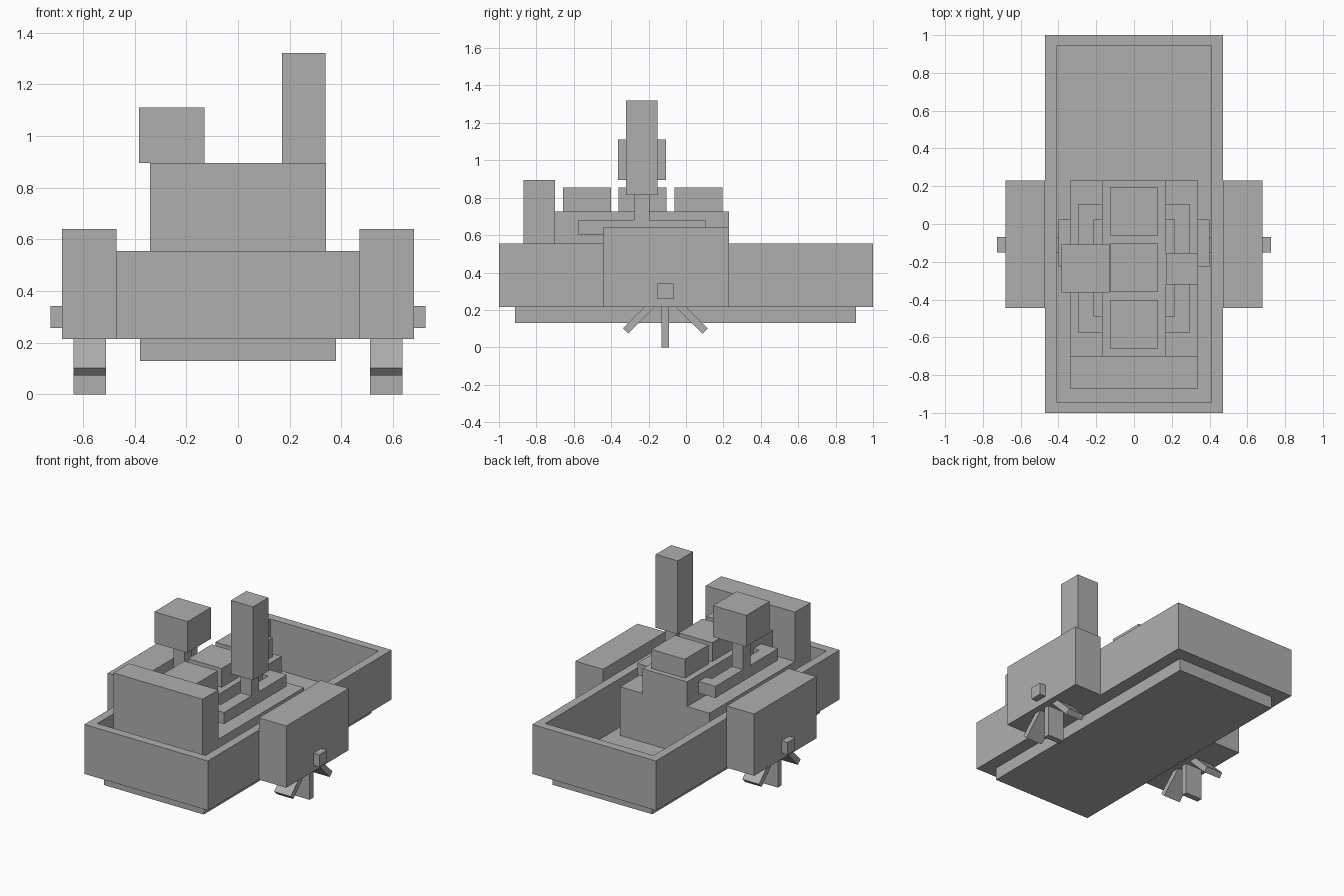
import bpy, bmesh, math
from mathutils import Matrix

default = bpy.data.objects.get("Cube")
if default:
    bpy.data.objects.remove(default, do_unlink=True)

GREY = (0.43, 0.43, 0.43, 1)
grey = bpy.data.materials.new("plain grey")
grey.use_nodes = True
grey.diffuse_color = GREY
for node in grey.node_tree.nodes:
    if node.type == 'BSDF_PRINCIPLED':
        node.inputs["Base Color"].default_value = GREY


def finish(name, bm):
    """Turn a bmesh into a flat-shaded object in the scene."""
    bmesh.ops.recalc_face_normals(bm, faces=bm.faces)
    mesh = bpy.data.meshes.new(name)
    bm.to_mesh(mesh)
    bm.free()
    mesh.materials.append(grey)
    obj = bpy.data.objects.new(name, mesh)
    bpy.context.scene.collection.objects.link(obj)
    return obj


def add_box(bm, xs, ys, zs, turn=Matrix()):
    """Add a box spanning the given ranges, optionally transformed."""
    spans = (xs, ys, zs)
    middle = Matrix.Translation([(a + b) / 2 for a, b in spans])
    size = Matrix.Diagonal([abs(b - a) for a, b in spans] + [1])
    bmesh.ops.create_cube(bm, size=1, matrix=turn @ middle @ size)


def box(name, xs, ys, zs):
    bm = bmesh.new()
    add_box(bm, xs, ys, zs)
    return finish(name, bm)


def both(half):
    return (-half, half)


# Hull: an open tub made by insetting the top and sinking it
FLOOR, RIM = 0.22, 0.555
bm = bmesh.new()
add_box(bm, both(0.47), both(1), (0.215, RIM))
bm.normal_update()
top = max(bm.faces, key=lambda f: f.calc_center_median().z)
bmesh.ops.inset_region(bm, faces=[top], thickness=0.083)
well = bmesh.ops.extrude_face_region(bm, geom=[top])
bmesh.ops.translate(bm, vec=(0, 0, FLOOR - RIM),
                    verts=[v for v in well["geom"] if isinstance(v, bmesh.types.BMVert)])
if top.is_valid:
    bmesh.ops.delete(bm, geom=[top], context='FACES_ONLY')
finish("hull", bm)
box("keel", both(0.38), (-0.915, 0.91), (0.13, 0.218))

# Engine bed, raised engine block and the tall bulkhead in front of it
box("engine_bed", both(0.34), (-0.7, 0.23), (FLOOR, RIM))
box("engine_block", both(0.17), (-0.7, 0.23), (RIM, 0.725))
box("bulkhead", both(0.34), (-0.87, -0.7), (FLOOR, 0.895))

# Row of three cylinder heads
for i in range(3):
    y = -0.53 + i * 0.298
    box(f"cylinder_head_{i + 1}", both(0.127), (y - 0.128, y + 0.128), (0.725, 0.855))

# Paddle drive and manifold, repeated on both sides
AXLE_Y, AXLE_Z = -0.11, 0.3
for side, sign in (("left", 1), ("right", -1)):
    def out(near, far):
        return (sign * near, sign * far)

    box(f"{side}_paddle_housing", out(0.47, 0.68), (-0.445, 0.23), (0.215, 0.64))
    box(f"{side}_axle", out(0.3, 0.725), (AXLE_Y - 0.042, AXLE_Y + 0.042), (0.258, 0.342))
    box(f"{side}_axle_bearing", out(0.3, 0.4), (-0.225, 0.025), (FLOOR, 0.425))

    # Paddle wheel blades turned about the axle
    bm = bmesh.new()
    hub = Matrix.Translation((0, AXLE_Y, AXLE_Z))
    for i in range(8):
        add_box(bm, out(0.51, 0.637), both(0.02), (-0.3, -0.03),
                hub @ Matrix.Rotation(i * math.pi / 4, 4, 'X'))
    finish(f"{side}_paddle_wheel", bm)

    # U-shaped manifold pipe with an upright
    pipe_z = (0.6, 0.68)
    box(f"{side}_manifold", out(0.213, 0.297), (-0.575, 0.105), pipe_z)
    box(f"{side}_manifold_front_leg", out(0.16, 0.22), (-0.575, -0.49), pipe_z)
    box(f"{side}_manifold_rear_leg", out(0.16, 0.22), (0.025, 0.105), pipe_z)
    box(f"{side}_upright", out(0.213, 0.297), (-0.278, -0.196), (0.67, 0.82 if sign > 0 else 0.9))

# Chimney on one upright, square air box on the other
box("chimney", (0.17, 0.338), (-0.32, -0.153), (0.815, 1.32))
box("air_box", (-0.383, -0.13), (-0.363, -0.108), (0.895, 1.11))
